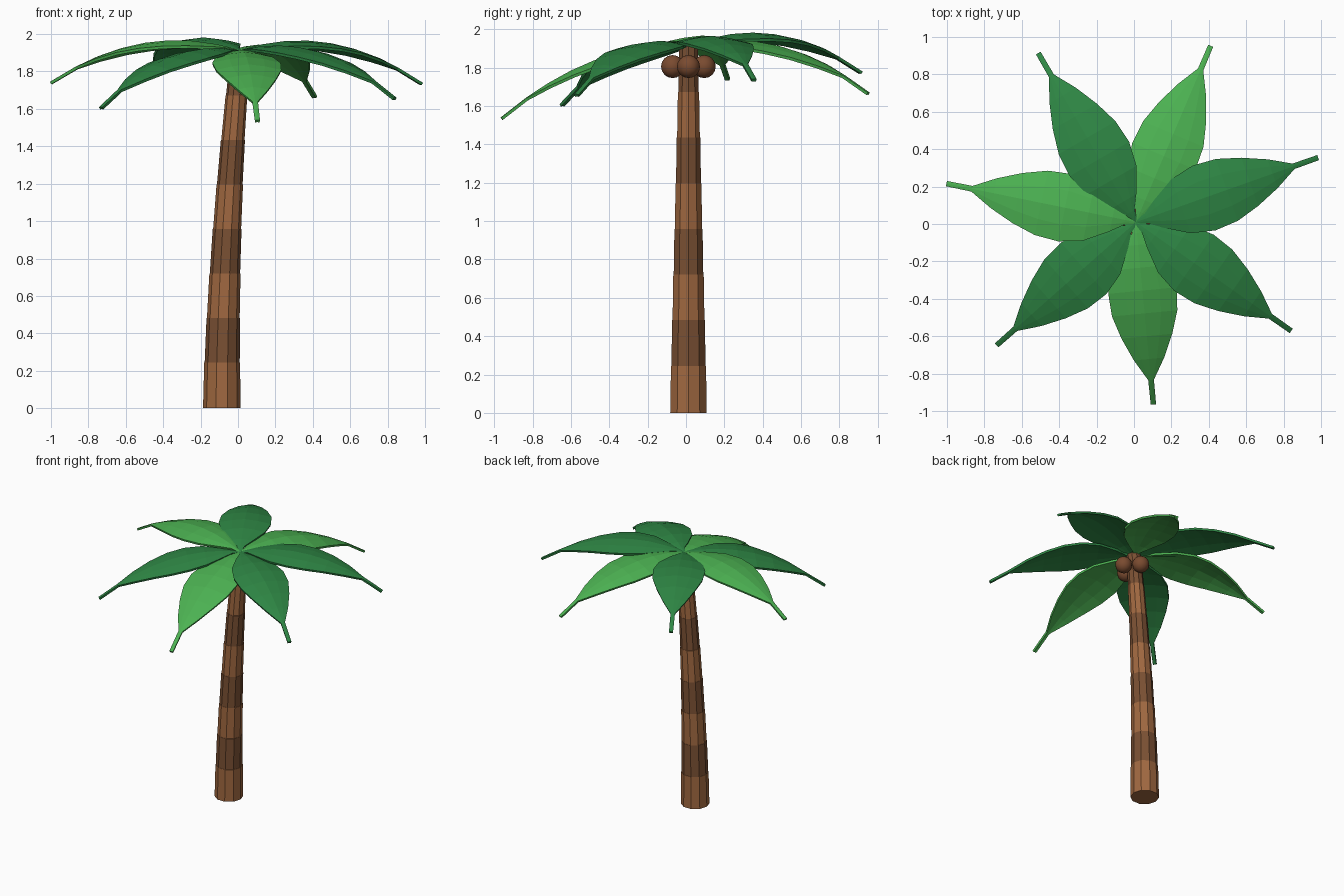
import bpy, bmesh, math
from mathutils import Vector

cube = bpy.data.objects.get("Cube")
if cube:
    bpy.data.objects.remove(cube, do_unlink=True)


def material(name, rgb):
    linear = [((c / 255 + 0.055) / 1.055) ** 2.4 for c in rgb] + [1]
    mat = bpy.data.materials.new(name)
    mat.use_nodes = True
    mat.diffuse_color = linear
    bsdf = mat.node_tree.nodes["Principled BSDF"]
    bsdf.inputs["Base Color"].default_value = linear
    return mat


BARK_LIGHT = material("light bark", (160, 104, 64))
BARK_DARK = material("dark bark", (122, 80, 51))
HUSK = material("coconut husk", (122, 75, 48))
LEAF_LIGHT = material("light leaf", (76, 178, 82))
LEAF_DARK = material("dark leaf", (46, 134, 68))


def make_object(name, bm, mat):
    bmesh.ops.recalc_face_normals(bm, faces=bm.faces)
    mesh = bpy.data.meshes.new(name)
    bm.to_mesh(mesh)
    bm.free()
    mesh.materials.append(mat)
    obj = bpy.data.objects.new(name, mesh)
    bpy.context.collection.objects.link(obj)
    return obj


# Leaning trunk: stacked ten-sided rings in alternating bark
TOP, RINGS, SIDES = 1.91, 8, 10


def trunk_ring(bm, z, radius):
    x = -0.087 + 0.1 * (z / TOP) ** 1.8
    angles = [math.tau * i / SIDES for i in range(SIDES)]
    return [bm.verts.new((x + radius * math.cos(a), 0.013 + radius * math.sin(a), z))
            for a in angles]


heights = [0] + [0.245 + (TOP - 0.245) * i / (RINGS - 1) for i in range(RINGS)]
for i in range(RINGS):
    bm = bmesh.new()
    radius = 0.1 - 0.0063 * i
    low = trunk_ring(bm, heights[i], radius)
    high = trunk_ring(bm, heights[i + 1], radius - 0.004)
    for j in range(SIDES):
        k = (j + 1) % SIDES
        bm.faces.new((low[j], low[k], high[k], high[j]))
    bm.faces.new(low[::-1])
    bm.faces.new(high)
    make_object(f"trunk_ring_{i + 1}", bm, BARK_DARK if i % 2 else BARK_LIGHT)

# Fronds: arched blades narrowing to a thin stalk at the tip
HALF_WIDTHS = [(0, 0.008), (0.06, 0.026), (0.125, 0.075), (0.25, 0.152), (0.375, 0.182),
               (0.5, 0.174), (0.625, 0.135), (0.75, 0.08), (0.865, 0.014), (1, 0.013)]
BEND = 0.467


def frond(name, angle, length, drop, mat):
    a = math.radians(angle)
    out = Vector((math.cos(a), math.sin(a), 0))
    side = Vector((-out.y, out.x, 0))
    slope = BEND * length - drop / length
    bm = bmesh.new()
    rows = []
    for t, width in HALF_WIDTHS:
        r = t * length
        mid = Vector((0.01, 0.01, 1.905 + slope * r - BEND * r * r)) + out * r
        row = []
        for s in (-1, -0.5, 0, 0.5, 1):
            sag = 0.17 * width * abs(s) ** 1.5
            row.append(bm.verts.new(mid + side * width * s - Vector((0, 0, sag))))
        rows.append(row)
    for p, q in zip(rows, rows[1:]):
        for j in range(4):
            bm.faces.new((p[j], q[j], q[j + 1], p[j + 1]))
    obj = make_object(name, bm, mat)
    solid = obj.modifiers.new("thickness", "SOLIDIFY")
    solid.thickness = 0.015
    solid.offset = 0


frond("front_frond", -84.5, 0.975, 0.37, LEAF_LIGHT)
frond("front_left_frond", -35, 1.01, 0.25, LEAF_DARK)
frond("left_frond", 19.5, 1.03, 0.17, LEAF_DARK)
frond("back_left_frond", 67, 1.02, 0.24, LEAF_LIGHT)
frond("back_right_frond", 120, 1.04, 0.13, LEAF_DARK)
frond("right_frond", 168.5, 1.03, 0.165, LEAF_LIGHT)
frond("front_right_frond", 221.5, 0.99, 0.3, LEAF_DARK)

# Coconuts under the crown
for i, (x, y) in enumerate([(0.105, 0.013), (0.018, 0.095), (0.018, -0.07)]):
    bm = bmesh.new()
    bmesh.ops.create_uvsphere(bm, u_segments=12, v_segments=8, radius=0.06)
    bmesh.ops.translate(bm, verts=bm.verts, vec=(x, y, 1.805))
    nut = make_object(f"coconut_{i + 1}", bm, HUSK)
    nut.data.shade_smooth()
